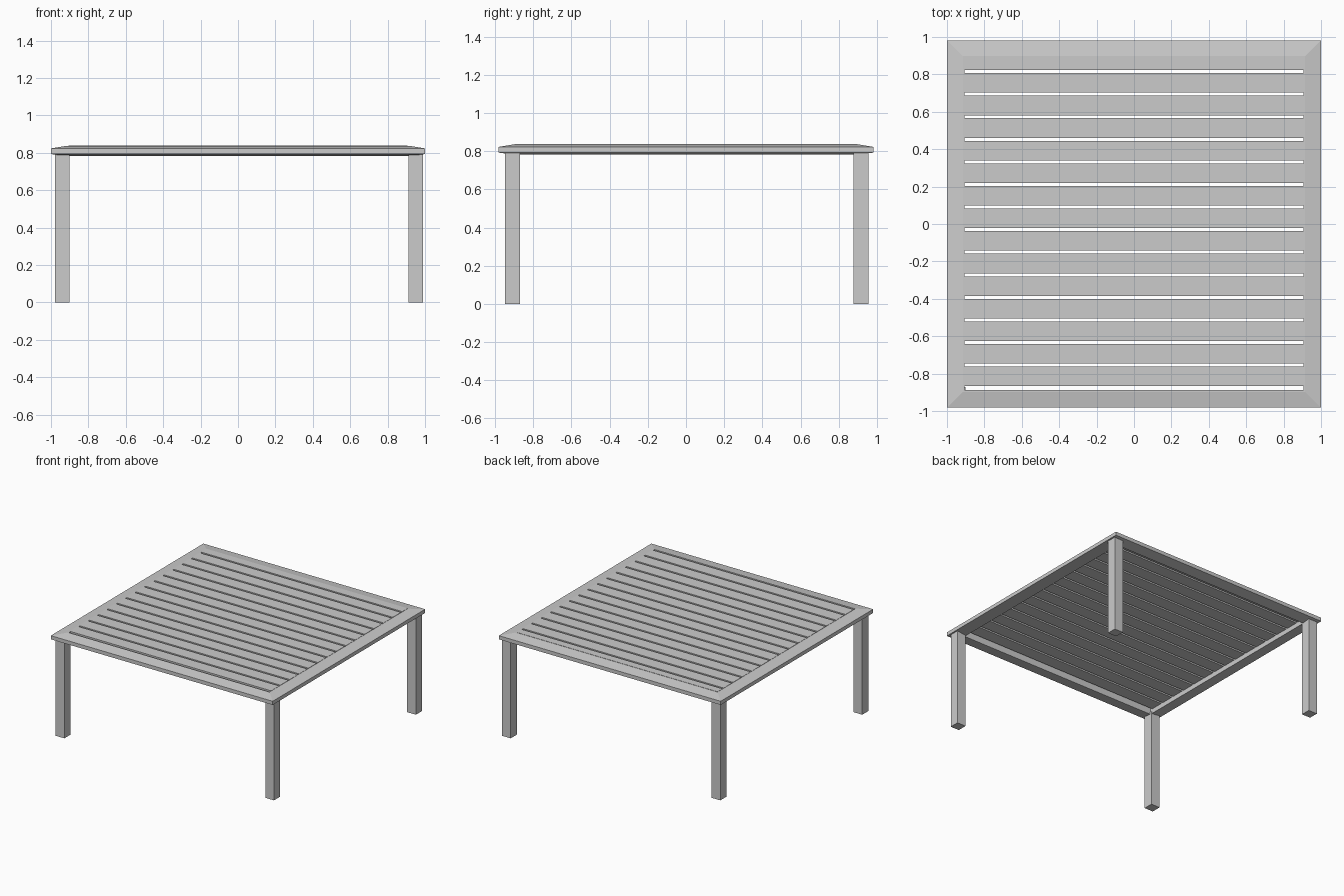
import bpy, bmesh

if "Cube" in bpy.data.objects:
    bpy.data.objects.remove(bpy.data.objects["Cube"])


def finish(bm, name):
    bmesh.ops.recalc_face_normals(bm, faces=bm.faces)
    mesh = bpy.data.meshes.new(name)
    bm.to_mesh(mesh)
    bm.free()
    obj = bpy.data.objects.new(name, mesh)
    bpy.context.collection.objects.link(obj)
    return obj


def box(name, x0, x1, y0, y1, z0, z1):
    bm = bmesh.new()
    bmesh.ops.create_cube(bm, size=1)
    for v in bm.verts:
        v.co = ((x0 + x1) / 2 + v.co.x * (x1 - x0),
                (y0 + y1) / 2 + v.co.y * (y1 - y0),
                (z0 + z1) / 2 + v.co.z * (z1 - z0))
    return finish(bm, name)


HX, HY = 1.0, 0.982     # half size of the top
RIM = 0.095             # frame width

# Mitred frame: bevelled cross-section (inset, z) carried round a rectangle
profile = [(0, 0.793), (0, 0.823), (0.085, 0.837),
           (RIM, 0.837), (RIM, 0.782), (0.085, 0.782)]
bm = bmesh.new()
rings = [[bm.verts.new((sx * (HX - d), sy * (HY - d), z)) for d, z in profile]
         for sx, sy in ((-1, -1), (1, -1), (1, 1), (-1, 1))]
n = len(profile)
for i in range(4):
    a, b = rings[i], rings[(i + 1) % 4]
    for j in range(n):
        k = (j + 1) % n
        bm.faces.new((a[j], b[j], b[k], a[k]))
finish(bm, "frame")

# Slats, evenly spaced with narrow gaps
STEP, GAP, FIRST = 0.1207, 0.016, -0.875
for i in range(15):
    y = FIRST + i * STEP
    box(f"slat_{i + 1}", -HX + RIM, HX - RIM, y + GAP / 2,
        min(y + STEP - GAP / 2, HY - RIM), 0.82, 0.839)

# Square legs under the corners
for xn, x in (("left", -0.94), ("right", 0.95)):
    for yn, y in (("front", -0.91), ("back", 0.917)):
        box(f"{yn}_{xn}_leg", x - 0.039, x + 0.039, y - 0.039, y + 0.039, 0, 0.8)
